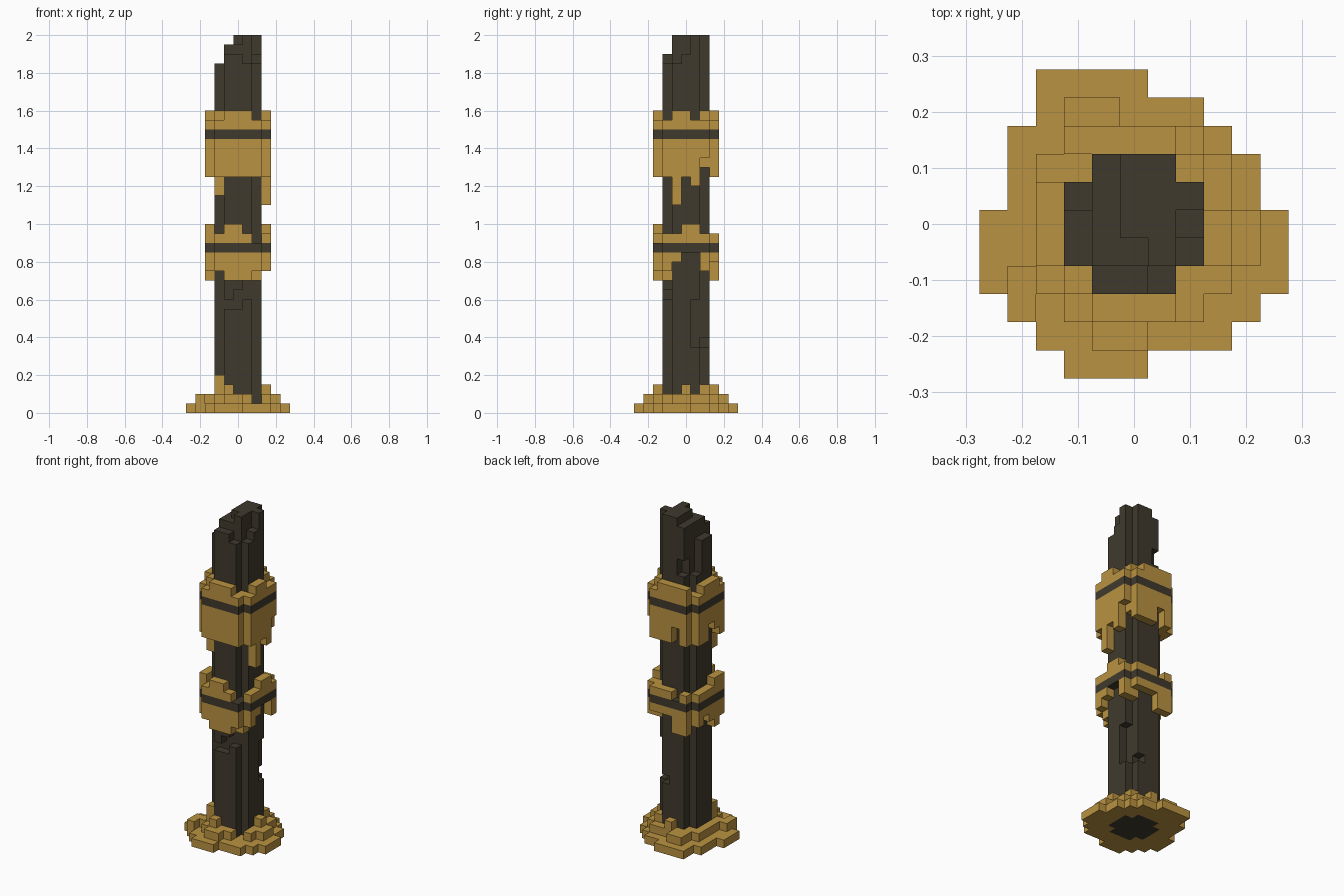
import bpy
import bmesh
from mathutils import Vector

cube = bpy.data.objects.get("Cube")
if cube:
    bpy.data.objects.remove(cube, do_unlink=True)

V = 0.05  # block size; heights below are counted in blocks


def material(name, rgb):
    m = bpy.data.materials.new(name)
    m.use_nodes = True
    m.diffuse_color = (*rgb, 1)
    bsdf = m.node_tree.nodes["Principled BSDF"]
    bsdf.inputs["Base Color"].default_value = (*rgb, 1)
    bsdf.inputs["Roughness"].default_value = 0.8
    return m


GOLD = material("ochre gold", (0.49, 0.29, 0.052))
DARK = material("dark charcoal", (0.051, 0.042, 0.027))


def columns(cells, z0, z1, tops={}, bottoms={}):
    """Blocks of upright columns, with some tops and bottoms changed."""
    return {(i, j, k) for i, j in cells
            for k in range(bottoms.get((i, j), z0), tops.get((i, j), z1))}


def disc(r):
    """Square of cells without its four corners."""
    return {(i, j) for i in range(-r, r + 1) for j in range(-r, r + 1)
            if abs(i) + abs(j) < 2 * r}


CORE = disc(2)
RING = disc(3) - CORE

# Dark pillar with a broken top
shaft = columns(CORE, 0, 40, tops={
    (-2, -1): 37, (-2, 0): 37, (-2, 1): 33,
    (-1, -2): 38, (0, -2): 38, (1, -2): 37,
    (-1, -1): 39, (0, -1): 39, (-1, 0): 39, (-1, 1): 39, (-1, 2): 39,
    (2, -1): 37, (2, 0): 38})

# Chips out of the pillar sides: cell, bottom, top
for i, j, a, b in ((-1, -2, 11, 12), (0, -2, 11, 13), (1, -2, 12, 14),
                   (2, 1, 7, 12), (1, 2, 7, 8), (-1, 2, 33, 35)):
    shaft -= {(i, j, k) for k in range(a, b)}

# Ragged base plate: first and last cell of each row
rows = {5: (-3, 0), 4: (-3, 2), 3: (-4, 3), 2: (-4, 4), 1: (-4, 4), 0: (-5, 5),
        -1: (-5, 5), -2: (-5, 5), -3: (-4, 4), -4: (-3, 3), -5: (-2, 0)}
plate = {(i, j) for j, (a, b) in rows.items() for i in range(a, b + 1)}
base_plate = columns(plate - CORE, 0, 1)

# Second step of the base with a few upright lumps
step = RING | {(-2, 4), (-1, 4), (-1, -4), (0, -4), (4, -1), (4, 0), (-4, -2), (-4, -3)}
base_step = columns(step, 1, 2, tops={
    (-2, -2): 4, (-1, -3): 3, (3, 0): 3, (2, 2): 3, (0, 3): 3,
    (2, -3): 1, (2, -2): 1})

# Upper band with drips
upper_band = columns(RING, 25, 32, tops={
    (-2, -3): 31, (-3, -2): 31, (2, -3): 31, (3, -2): 31, (2, -2): 31,
    (3, 1): 31, (3, 2): 31, (-2, 2): 31, (-3, 2): 31, (2, 3): 31},
    bottoms={(-2, -2): 23, (3, -1): 22, (3, 1): 24, (3, 2): 27, (2, 2): 26,
             (-1, 3): 27, (-3, 0): 27, (-3, -1): 26})

# Lower band, more ragged
lower_band = columns(RING, 15, 19, tops={
    (-1, -3): 20, (0, -3): 20, (2, -3): 18, (2, -2): 18,
    (-3, -2): 20, (-3, -1): 20, (3, 0): 20, (3, 1): 20,
    (1, 3): 19, (-1, 3): 18, (-2, 2): 18},
    bottoms={(-1, -3): 14, (0, -3): 14, (1, -3): 14, (2, -2): 14,
             (3, -1): 16, (3, 0): 17, (3, 1): 17,
             (-1, 3): 14, (-2, 3): 14, (0, 3): 16, (1, 3): 16, (2, 3): 16,
             (-3, -1): 14, (-3, 1): 16, (-3, 0): 15})

# Dark stripes running round both bands
upper_stripe = columns(RING, 29, 30)
lower_stripe = columns(RING, 17, 18)
upper_band -= upper_stripe
lower_band -= lower_stripe

parts = {
    "pillar": (shaft, DARK),
    "base_plate": (base_plate, GOLD),
    "base_step": (base_step, GOLD),
    "upper_band": (upper_band, GOLD),
    "upper_stripe": (upper_stripe, DARK),
    "lower_band": (lower_band, GOLD),
    "lower_stripe": (lower_stripe, DARK),
}
solid = set().union(*(blocks for blocks, _ in parts.values()))


def build(name, blocks, mat):
    """Make a mesh from the exposed sides of the blocks."""
    bm = bmesh.new()
    for block in sorted(blocks):
        centre = Vector((block[0], block[1], block[2] + 0.5)) * V
        for axis in range(3):
            for sign in (-1, 1):
                side = list(block)
                side[axis] += sign
                if tuple(side) in solid:
                    continue
                n, u, w = Vector(), Vector(), Vector()
                n[axis] = sign * V / 2
                u[(axis + 1) % 3] = sign * V / 2
                w[(axis + 2) % 3] = V / 2
                bm.faces.new([bm.verts.new(centre + n + a * u + b * w)
                              for a, b in ((-1, -1), (1, -1), (1, 1), (-1, 1))])
    bmesh.ops.remove_doubles(bm, verts=bm.verts[:], dist=0.001)
    mesh = bpy.data.meshes.new(name)
    bm.to_mesh(mesh)
    bm.free()
    mesh.materials.append(mat)
    bpy.context.collection.objects.link(bpy.data.objects.new(name, mesh))


for part_name, (part_blocks, part_mat) in parts.items():
    build(part_name, part_blocks, part_mat)
